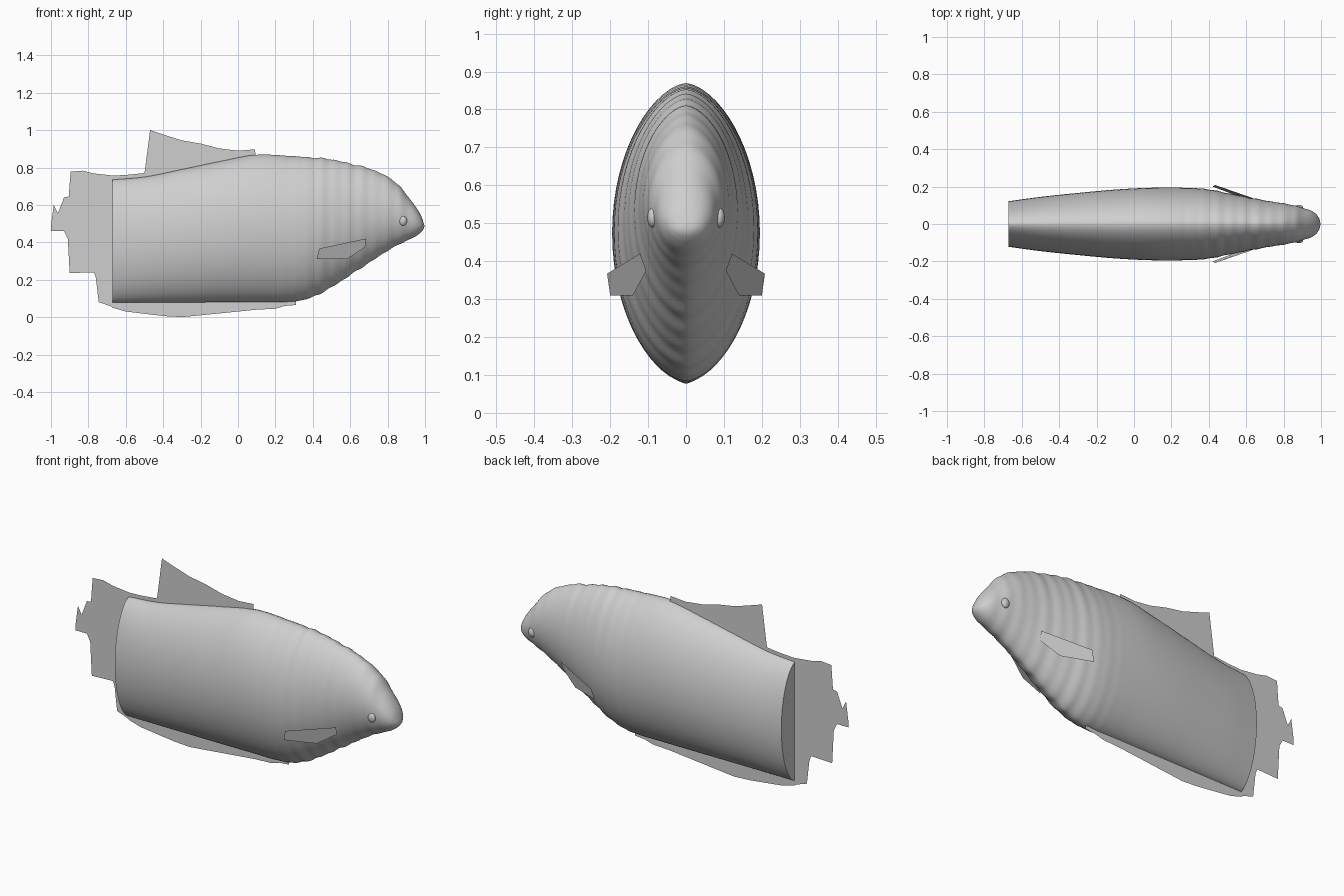
import bpy, bmesh, math

if "Cube" in bpy.data.objects:
    bpy.data.objects.remove(bpy.data.objects["Cube"])

grey = bpy.data.materials.new("pale grey")
grey.diffuse_color = (0.62, 0.62, 0.62, 1)
grey.use_nodes = True
grey.node_tree.nodes["Principled BSDF"].inputs["Base Color"].default_value = grey.diffuse_color


def finish(name, bm, smooth=None):
    bmesh.ops.recalc_face_normals(bm, faces=bm.faces)
    me = bpy.data.meshes.new(name)
    bm.to_mesh(me)
    bm.free()
    ob = bpy.data.objects.new(name, me)
    bpy.context.collection.objects.link(ob)
    me.materials.append(grey)
    if smooth:
        bpy.ops.object.select_all(action='DESELECT')
        bpy.context.view_layer.objects.active = ob
        ob.select_set(True)
        bpy.ops.object.shade_smooth_by_angle(angle=math.radians(smooth))
    return ob


# Body stations: x, top z, bottom z, half width
ST = [(-0.67, .735, .077, .122), (-0.5, .75, .078, .145), (-0.3, .79, .079, .166),
      (-0.1, .832, .08, .184), (0.1, .868, .081, .194), (0.3, .86, .084, .193),
      (0.4, .853, .108, .185), (0.5, .843, .16, .165), (0.6, .82, .225, .145),
      (0.7, .795, .29, .126), (0.8, .75, .355, .110), (0.86, .705, .388, .099),
      (0.9, .655, .408, .086), (0.95, .59, .432, .070), (0.98, .54, .455, .047),
      (0.992, .505, .47, .025)]


def section(x):
    """Smooth (Hermite) interpolation of the stations."""
    i = max(k for k in range(len(ST) - 1) if ST[k][0] <= x + 1e-9)
    a, b = ST[i], ST[i + 1]
    p, n = ST[max(i - 1, 0)], ST[min(i + 2, len(ST) - 1)]
    h = b[0] - a[0]
    t = (x - a[0]) / h
    out = []
    for k in (1, 2, 3):
        m0 = (b[k] - p[k]) / (b[0] - p[0]) * h
        m1 = (n[k] - a[k]) / (n[0] - a[0]) * h
        out.append((2*t**3 - 3*t*t + 1) * a[k] + (t**3 - 2*t*t + t) * m0
                   + (3*t*t - 2*t**3) * b[k] + (t**3 - t*t) * m1)
    return out


# Body: lofted lens-shaped rings with soft ripples towards the head
bm = bmesh.new()
N, SEG = 130, 64
rings = []
for i in range(N + 1):
    x = -0.67 + 1.662 * (1 - (1 - i / N) ** 1.25)
    top, bot, w = section(min(x, 0.9919))
    fade = min(max((x - 0.2) / 0.3, 0), 1) * min(max((0.97 - x) / 0.1, 0), 1)
    ripple = 1 + fade * (0.008 * math.sin(x * 88) + 0.005 * math.sin(x * 57 + 1))
    c, r = (top + bot) / 2, (top - bot) / 2
    head = min(max((x - 0.75) / 0.2, 0), 1)
    ring = []
    for j in range(SEG):
        a = 2 * math.pi * j / SEG
        ca, sa = math.cos(a), math.sin(a)
        power = 1.2 - 0.2 * head
        y = math.copysign(w * abs(ca) ** power, ca) * ripple
        ring.append(bm.verts.new((x, y, c + r * sa * ripple)))
    rings.append(ring)
for a, b in zip(rings, rings[1:]):
    for j in range(SEG):
        k = (j + 1) % SEG
        bm.faces.new((a[j], a[k], b[k], b[j]))
bm.faces.new(rings[0])
tip = bm.verts.new((0.998, 0, 0.487))
for j in range(SEG):
    bm.faces.new((rings[-1][j], rings[-1][(j + 1) % SEG], tip))
finish("body", bm, 50)


# Thin fins on the centre plane
def flat_fin(name, pts):
    bm = bmesh.new()
    f = bm.faces.new([bm.verts.new((x, 0.005, z)) for x, z in pts])
    bmesh.ops.triangulate(bm, faces=[f])
    finish(name, bm)


flat_fin("dorsal_fin", [
    (-.67, .73), (-.67, .757), (-.6, .76), (-.5, .77), (-.485, .78), (-.47, 1), (-.38, .97),
    (-.3, .945), (-.2, .928), (-.1, .902), (-.05, .893), (0, .89), (.09, .897),
    (.095, .86), (0, .845), (-.2, .805), (-.4, .762), (-.5, .745)])
flat_fin("tail_fin", [
    (-.67, .757), (-.77, .768), (-.83, .783), (-.895, .778), (-.905, .645), (-.93, .64),
    (-.935, .5), (-.98, .5), (-.985, .6), (-1, .49), (-1, .46), (-.93, .46),
    (-.91, .42), (-.9, .235), (-.83, .238), (-.79, .252), (-.77, .24), (-.76, .21),
    (-.745, .08), (-.68, .058), (-.67, .05)])
flat_fin("belly_fin", [
    (-.67, .08), (-.67, .05), (-.6, .03), (-.5, .018), (-.4, .006), (-.3, 0),
    (-.2, .012), (-.1, .02), (0, .03), (.1, .04), (.2, .045), (.25, .06),
    (.31, .065), (.31, .09)])

# Side fins and eyes, mirrored
SIDE = [(.685, .121, .42), (.68, .105, .375), (.61, .13, .328), (.58, .14, .31),
        (.42, .2, .31), (.435, .208, .367)]
for s, label in ((-1, "near"), (1, "far")):
    bm = bmesh.new()
    bm.faces.new([bm.verts.new((x, s * y, z)) for x, y, z in SIDE])
    finish("side_fin_" + label, bm)

    bm = bmesh.new()
    bmesh.ops.create_uvsphere(bm, u_segments=20, v_segments=12, radius=0.022)
    bmesh.ops.scale(bm, vec=(1, 0.7, 1.2), verts=bm.verts)
    bmesh.ops.translate(bm, vec=(0.882, s * 0.087, 0.515), verts=bm.verts)
    finish("eye_" + label, bm, 60)
